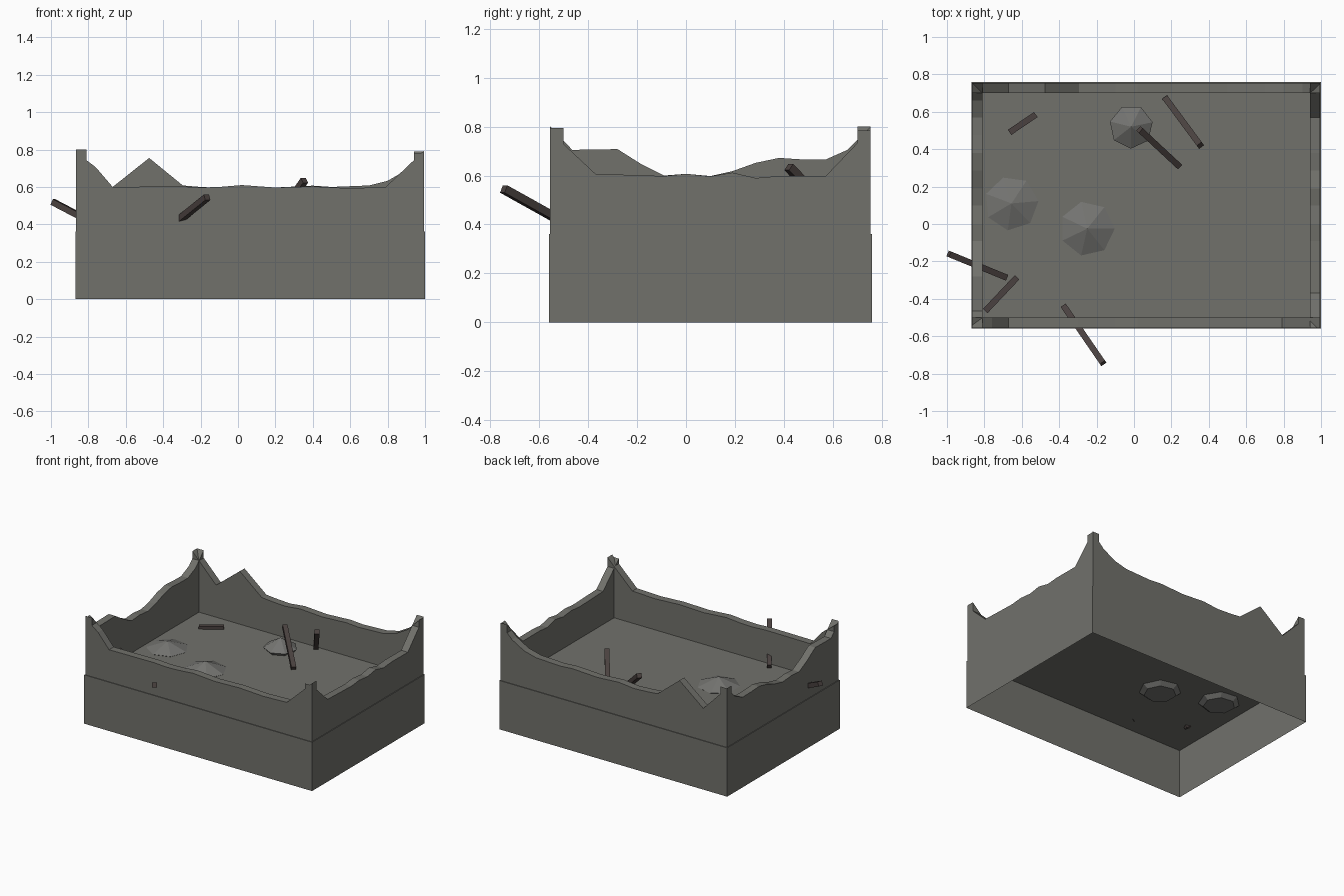
import bpy, bmesh, math
from mathutils import Vector

cube = bpy.data.objects.get("Cube")
if cube:
    bpy.data.objects.remove(cube, do_unlink=True)


def material(name, rgb):
    m = bpy.data.materials.new(name)
    m.use_nodes = True
    m.diffuse_color = (*rgb, 1)
    m.node_tree.nodes["Principled BSDF"].inputs["Base Color"].default_value = (*rgb, 1)
    return m


STONE = material("grey_stone", (0.165, 0.165, 0.148))
RUBBLE = material("rubble_grey", (0.175, 0.175, 0.165))
WOOD = material("charred_wood", (0.068, 0.053, 0.050))


def finish(name, bm, mat):
    bmesh.ops.recalc_face_normals(bm, faces=bm.faces)
    mesh = bpy.data.meshes.new(name)
    bm.to_mesh(mesh)
    bm.free()
    mesh.materials.append(mat)
    obj = bpy.data.objects.new(name, mesh)
    bpy.context.collection.objects.link(obj)
    return obj


FLOOR = 0.362
LEFT, RIGHT, FRONT, BACK = -0.865, 0.995, -0.555, 0.755
THICK = 0.055

# Foundation: hollow box, open underneath, whose top is the floor
bm = bmesh.new()
rim = 0.005
outline = [(LEFT - rim, FRONT - rim), (RIGHT + rim, FRONT - rim),
           (RIGHT + rim, BACK + rim), (LEFT - rim, BACK + rim)]
lower = [bm.verts.new((x, y, 0)) for x, y in outline]
upper = [bm.verts.new((x, y, FLOOR)) for x, y in outline]
for i in range(4):
    j = (i + 1) % 4
    bm.faces.new((lower[i], lower[j], upper[j], upper[i]))
bm.faces.new(upper)
finish("foundation", bm, STONE)


# Broken walls: ragged top profile (distance along, height) extruded by the thickness
def wall(name, profile, place, inward):
    bm = bmesh.new()
    points = [(profile[0][0], FLOOR), *profile, (profile[-1][0], FLOOR)]
    face = bm.faces.new([bm.verts.new(place(a, z)) for a, z in points])
    moved = bmesh.ops.extrude_face_region(bm, geom=[face])["geom"]
    verts = [v for v in moved if isinstance(v, bmesh.types.BMVert)]
    bmesh.ops.translate(bm, verts=verts, vec=Vector(inward) * THICK)
    if not any(set(f.verts) == set(face.verts) and f is not face for f in bm.faces) and not face.is_valid:
        bm.faces.new(face.verts)
    finish(name, bm, STONE)


wall("front_wall",
     [(LEFT, .785), (-.76, .705), (-.67, .6), (-.3, .603), (-.2, .597), (-.1, .6),
      (.02, .61), (.2, .597), (.4, .603), (.6, .593), (.79, .6), (RIGHT, .795)],
     lambda a, z: (a, FRONT, z), (0, 1, 0))
wall("back_wall",
     [(LEFT, .80), (-.67, .6), (-.475, .755), (-.295, .608), (-.2, .6), (-.1, .595),
      (.02, .608), (.2, .597), (.4, .607), (.5, .6), (.7, .608), (.8, .633),
      (.9, .69), (RIGHT, .785)],
     lambda a, z: (a, BACK, z), (0, -1, 0))
wall("right_side_wall",
     [(FRONT, .78), (-.37, .607), (-.09, .598), (0, .607), (.1, .597), (.19, .612),
      (.285, .59), (.38, .598), (.57, .597), (BACK, .79)],
     lambda a, z: (RIGHT, a, z), (-1, 0, 0))
wall("left_side_wall",
     [(FRONT, .80), (-.465, .705), (-.28, .708), (-.185, .648), (-.09, .6), (0, .607),
      (.1, .598), (.19, .618), (.285, .652), (.38, .672), (.475, .666), (.57, .665),
      (.66, .705), (BACK, .80)],
     lambda a, z: (LEFT, a, z), (1, 0, 0))


# Rubble heaps: seven-sided cones with a chamfered underside
def heap(name, x, y, radius, rim_z, apex_z, turn):
    bm = bmesh.new()

    def ring(r, z):
        angles = [math.radians(turn) + math.tau * k / 7 for k in range(7)]
        return [bm.verts.new((x + r * math.cos(a), y + r * math.sin(a), z)) for a in angles]

    bottom, edge = ring(radius * 0.75, rim_z - 0.03), ring(radius, rim_z)
    apex = bm.verts.new((x, y, apex_z))
    bm.faces.new(bottom[::-1])
    for i in range(7):
        j = (i + 1) % 7
        bm.faces.new((bottom[i], bottom[j], edge[j], edge[i]))
        bm.faces.new((edge[i], edge[j], apex))
    finish(name, bm, RUBBLE)


heap("rubble_heap_front", -.25, -.025, .147, .365, .425, 0)
heap("rubble_heap_left", -.655, .11, .145, .365, .415, 5)
heap("rubble_heap_back", -.015, .52, .117, .385, .455, 12)


# Fallen beams: square timbers running between two points
def beam(name, start, end, width=0.033):
    start, end = Vector(start), Vector(end)
    bm = bmesh.new()
    bmesh.ops.create_cube(bm, size=1)
    bmesh.ops.scale(bm, verts=bm.verts, vec=(width, (end - start).length, width))
    obj = finish(name, bm, WOOD)
    obj.location = (start + end) / 2
    obj.rotation_euler = (end - start).to_track_quat('Y', 'Z').to_euler()


beam("beam_back_left", (-.665, .49, .365), (-.525, .585, .365))
beam("beam_on_heap", (.03, .505, .56), (.24, .31, .375))
beam("beam_leaning_back", (.17, .67, .375), (.355, .42, .635))
beam("beam_through_left_wall", (-.99, -.16, .52), (-.685, -.285, .36))
beam("beam_front_left", (-.795, -.465, .38), (-.625, -.285, .38))
beam("beam_through_front_wall", (-.375, -.44, .375), (-.165, -.745, .545))
